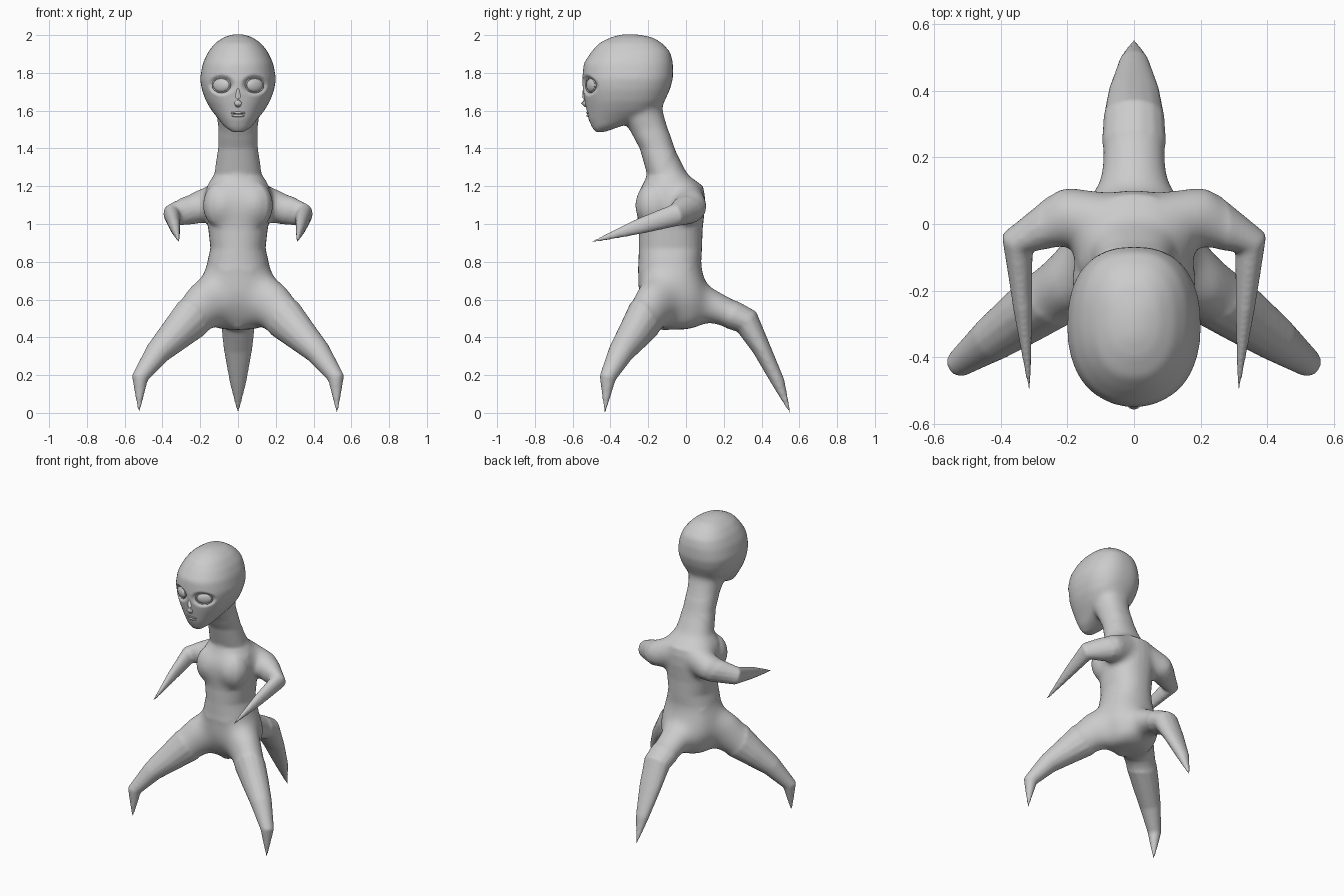
import bpy, bmesh, math
from mathutils import Vector, Matrix

if "Cube" in bpy.data.objects:
    bpy.data.objects.remove(bpy.data.objects["Cube"])

skin = bpy.data.materials.new("grey skin")
skin.diffuse_color = (0.6, 0.6, 0.6, 1)
skin.use_nodes = True
skin.node_tree.nodes["Principled BSDF"].inputs["Base Color"].default_value = skin.diffuse_color


def loft(bm, rings):
    """Bridge equal-sized rings of points and cap both ends."""
    vs = [[bm.verts.new(p) for p in r] for r in rings]
    n = len(vs[0])
    faces = []
    for a, b in zip(vs, vs[1:]):
        for i in range(n):
            j = (i + 1) % n
            faces.append(bm.faces.new((a[i], a[j], b[j], b[i])))
    faces.append(bm.faces.new(vs[0][::-1]))
    faces.append(bm.faces.new(vs[-1]))
    bmesh.ops.recalc_face_normals(bm, faces=faces)


def stack(bm, rows, power=2.0, sides=32):
    """Horizontal rings: (z, front y, back y, half width)."""
    rings = []
    for z, yf, yb, hw in rows:
        ring = []
        for i in range(sides):
            a = 2 * math.pi * i / sides
            c, s = math.cos(a), math.sin(a)
            p = power if s > 0 else 2.2
            x = math.copysign(abs(c) ** (2 / p), c) * hw
            y = math.copysign(abs(s) ** (2 / p), s) * (yb - yf) / 2
            ring.append((x, (yf + yb) / 2 + y, z))
        rings.append(ring)
    loft(bm, rings)


def limb(bm, stations, mirror=1, sides=14):
    """Tube through stations: (x, y, z, side radius, upright radius)."""
    pts = [Vector((s[0] * mirror, s[1], s[2])) for s in stations]
    rings = []
    for i, s in enumerate(stations):
        t = Vector()
        if i > 0:
            t += (pts[i] - pts[i - 1]).normalized()
        if i < len(pts) - 1:
            t += (pts[i + 1] - pts[i]).normalized()
        t.normalize()
        u = t.cross(Vector((0, 0, 1))).normalized()
        v = u.cross(t)
        rings.append([pts[i] + u * s[3] * math.cos(a) + v * s[4] * math.sin(a)
                      for a in (2 * math.pi * k / sides for k in range(sides))])
    loft(bm, rings)


def ball(bm, centre, radii, turn=0.0):
    m = (Matrix.Translation(centre) @ Matrix.Rotation(turn, 4, 'Z')
         @ Matrix.Diagonal((*radii, 1)))
    bmesh.ops.create_uvsphere(bm, u_segments=24, v_segments=14, radius=1, matrix=m)


def soften(bm, zones, repeats):
    """Smooth the skin inside the given spheres."""
    near = [v for v in bm.verts if any((v.co - Vector(c)).length < r for c, r in zones)]
    for _ in range(repeats):
        bmesh.ops.smooth_vert(bm, verts=near, factor=0.5,
                              use_axis_x=True, use_axis_y=True, use_axis_z=True)


def finish(bm, name):
    me = bpy.data.meshes.new(name)
    bm.to_mesh(me)
    bm.free()
    me.materials.append(skin)
    for p in me.polygons:
        p.use_smooth = True
    ob = bpy.data.objects.new(name, me)
    bpy.context.collection.objects.link(ob)
    return ob


bm = bmesh.new()
# torso and neck
stack(bm, [(0.44, -0.14, 0.02, 0.12), (0.47, -0.18, 0.10, 0.15),
           (0.60, -0.25, 0.13, 0.20), (0.72, -0.258, 0.095, 0.19),
           (0.79, -0.252, 0.08, 0.165), (0.87, -0.25, 0.085, 0.146),
           (0.97, -0.25, 0.088, 0.157), (1.08, -0.265, 0.10, 0.178),
           (1.15, -0.26, 0.10, 0.18), (1.20, -0.235, 0.09, 0.168),
           (1.26, -0.205, 0.01, 0.127),
           (1.40, -0.245, -0.06, 0.105), (1.50, -0.30, -0.093, 0.103),
           (1.59, -0.36, -0.12, 0.115), (1.68, -0.36, -0.14, 0.10)], 2.3)
# head
stack(bm, [(1.486, -0.48, -0.43, 0.03), (1.512, -0.497, -0.36, 0.07),
           (1.55, -0.517, -0.25, 0.10), (1.60, -0.527, -0.15, 0.14),
           (1.65, -0.537, -0.11, 0.17), (1.71, -0.547, -0.085, 0.192),
           (1.77, -0.55, -0.068, 0.202), (1.85, -0.543, -0.068, 0.187),
           (1.91, -0.503, -0.082, 0.16), (1.957, -0.463, -0.125, 0.123),
           (1.988, -0.40, -0.175, 0.078), (2.005, -0.34, -0.26, 0.025)], 2.45)
# rear leg
limb(bm, [(0, -0.05, 0.61, 0.15, 0.14), (0, 0.14, 0.565, 0.105, 0.092),
          (0, 0.322, 0.483, 0.092, 0.074), (0, 0.40, 0.34, 0.077, 0.05),
          (0, 0.487, 0.165, 0.045, 0.036), (0, 0.555, -0.01, 0.002, 0.002)])
for side in (1, -1):
    # front leg
    limb(bm, [(0.05, -0.08, 0.64, 0.15, 0.15), (0.18, -0.172, 0.57, 0.107, 0.135),
              (0.335, -0.28, 0.41, 0.086, 0.09), (0.425, -0.345, 0.32, 0.069, 0.067),
              (0.52, -0.415, 0.185, 0.043, 0.045),
              (0.525, -0.43, -0.01, 0.002, 0.002)], side)
    # arm with pointed forearm
    limb(bm, [(0.07, 0.01, 1.135, 0.085, 0.10), (0.20, 0.024, 1.09, 0.094, 0.092),
              (0.35, -0.055, 1.047, 0.053, 0.060),
              (0.334, -0.25, 0.987, 0.029, 0.042),
              (0.31, -0.525, 0.896, 0.002, 0.002)], side)
    # chest lobe
    ball(bm, (0.08 * side, -0.165, 1.10), (0.105, 0.108, 0.13))
rough = finish(bm, "rough_body")

# fuse everything into one skin, then soften the joints only
mod = rough.modifiers.new("fuse", 'REMESH')
mod.mode = 'VOXEL'
mod.voxel_size = 0.009
dg = bpy.context.evaluated_depsgraph_get()
fused = bpy.data.meshes.new_from_object(rough.evaluated_get(dg))
bm = bmesh.new()
bm.from_mesh(fused)
bpy.data.objects.remove(rough)
hips = [((0, 0.06, 0.60), 0.22), ((0, -0.17, 0.62), 0.16)]
shoulders = [((0, -0.08, 1.27), 0.13), ((0, -0.20, 1.10), 0.16)]
for s in (1, -1):
    hips.append(((0.15 * s, -0.11, 0.60), 0.21))
    shoulders.append(((0.15 * s, 0, 1.12), 0.14))
soften(bm, hips, 110)
soften(bm, shoulders, 50)
soften(bm, [((0, -0.14, 1.59), 0.13)], 40)
soften(bm, [((0, -0.30, 1.76), 0.31)], 12)
soften(bm, [((0, 0, 1), 3)], 3)

# hollow eye sockets
for v in bm.verts:
    if v.co.y < -0.35:
        d = math.hypot(abs(v.co.x) - 0.088, (v.co.z - 1.735) * 1.3) / 0.07
        if d < 1:
            v.co.y += 0.036 * (1 - d * d)
finish(bm, "body")

# nose
bm = bmesh.new()
limb(bm, [(0, -0.534, 1.74, 0.010, 0.010), (0, -0.536, 1.67, 0.014, 0.014),
          (0, -0.540, 1.642, 0.021, 0.016), (0, -0.528, 1.622, 0.012, 0.008)])
finish(bm, "nose")

# lips
bm = bmesh.new()
ball(bm, (0, -0.513, 1.589), (0.042, 0.016, 0.008))
ball(bm, (0, -0.511, 1.574), (0.036, 0.016, 0.009))
finish(bm, "lips")

# eyes with lid rims
for s, label in ((1, "left"), (-1, "right")):
    turn = math.radians(28) * s
    bm = bmesh.new()
    ball(bm, (0.088 * s, -0.499, 1.735), (0.050, 0.020, 0.037), turn)
    finish(bm, label + "_eye")
    bpy.ops.mesh.primitive_torus_add(major_segments=28, minor_segments=8,
                                     major_radius=0.052, minor_radius=0.005,
                                     location=(0.088 * s, -0.505, 1.735),
                                     rotation=(math.pi / 2, 0, turn))
    rim = bpy.context.object
    rim.name = label + "_eyelid"
    rim.scale = (1, 0.74, 1)
    rim.data.materials.append(skin)
    bpy.ops.object.shade_smooth()
